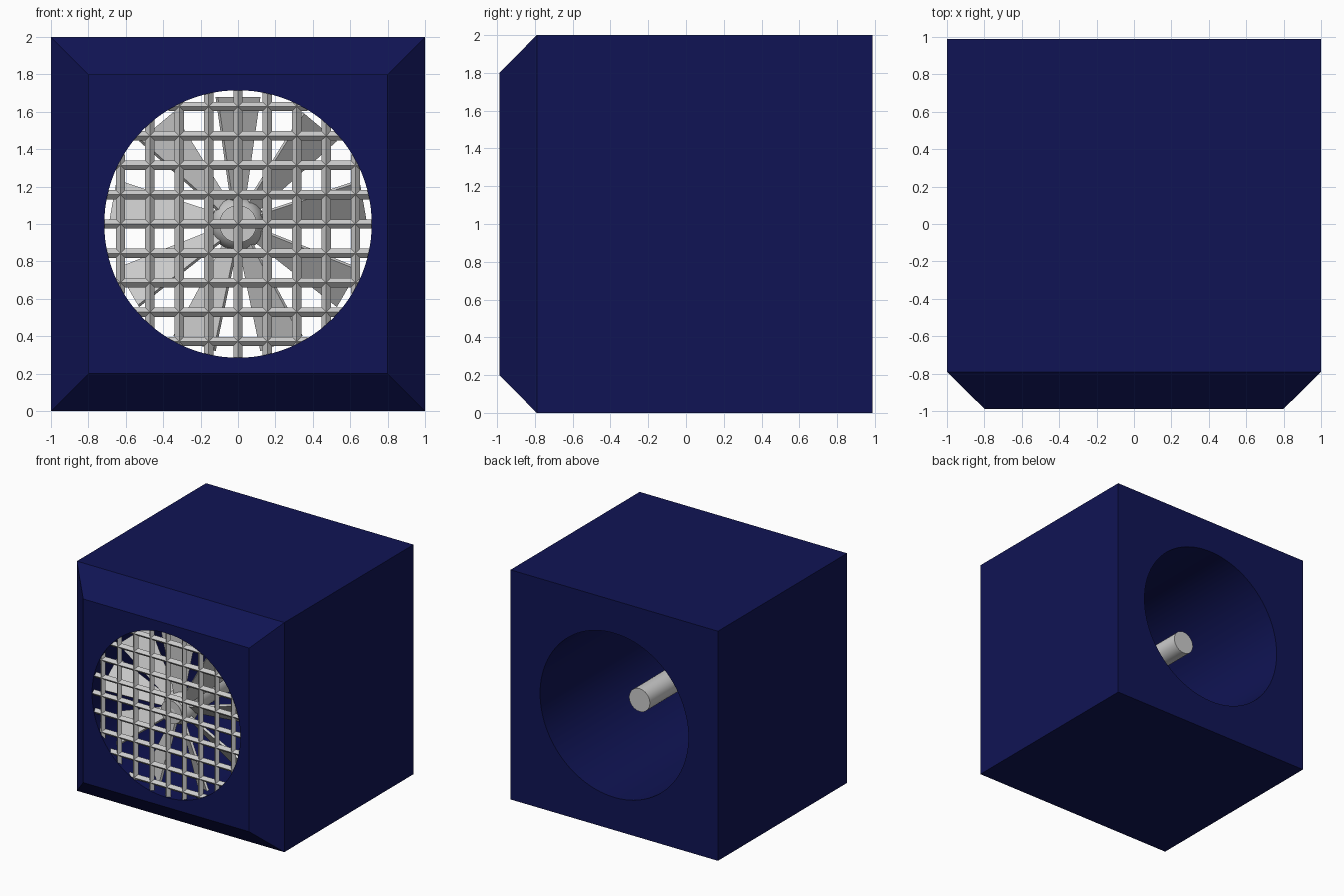
import bpy, bmesh, math
from mathutils import Matrix, Vector

if "Cube" in bpy.data.objects:
    bpy.data.objects.remove(bpy.data.objects["Cube"])

CZ = 1.0          # height of the fan axis
HOLE = 0.715      # tunnel radius
FAN_Y = -0.81     # fan plane


def finish(bm, name, loc=(0, 0, 0), smooth=True):
    bmesh.ops.recalc_face_normals(bm, faces=bm.faces[:])
    me = bpy.data.meshes.new(name)
    bm.to_mesh(me)
    bm.free()
    ob = bpy.data.objects.new(name, me)
    ob.location = loc
    bpy.context.collection.objects.link(ob)
    if smooth:
        smooth_by_angle(ob)
    return ob


def smooth_by_angle(ob):
    bpy.ops.object.select_all(action='DESELECT')
    ob.select_set(True)
    bpy.context.view_layer.objects.active = ob
    bpy.ops.object.shade_smooth_by_angle(angle=math.radians(30))


def add_rod(bm, radius, length, sides, matrix):
    bmesh.ops.create_cone(bm, cap_ends=True, segments=sides, radius1=radius,
                          radius2=radius, depth=length, matrix=matrix)


ALONG_X = Matrix.Rotation(math.pi / 2, 4, 'Y')
ALONG_Y = Matrix.Rotation(math.pi / 2, 4, 'X')

# Housing: box with a chamfered front
bm = bmesh.new()
bmesh.ops.create_cube(bm, size=1, matrix=Matrix.Translation((0, 0.099, 1))
                      @ Matrix.Diagonal((2, 1.778, 2, 1)))
front = min(bm.faces, key=lambda f: f.calc_center_median().y)
cap = bmesh.ops.extrude_discrete_faces(bm, faces=[front])["faces"][0]
for v in cap.verts:
    v.co = Vector((v.co.x * 0.8, -0.988, CZ + (v.co.z - CZ) * 0.8))
bmesh.ops.remove_doubles(bm, verts=bm.verts[:], dist=1e-4)
housing = finish(bm, "housing", smooth=False)

# Round tunnel cut straight through
bm = bmesh.new()
add_rod(bm, HOLE, 3, 96, ALONG_Y)
cutter = finish(bm, "tunnel_cutter", (0, 0, CZ), smooth=False)
cutter.hide_render = True
mod = housing.modifiers.new("tunnel", 'BOOLEAN')
mod.operation = 'DIFFERENCE'
mod.solver = 'EXACT'
mod.object = cutter
bpy.context.view_layer.objects.active = housing
bpy.ops.object.modifier_apply(modifier=mod.name)
bpy.data.objects.remove(cutter)
smooth_by_angle(housing)

navy = bpy.data.materials.new("navy")
navy.diffuse_color = (0.005, 0.007, 0.09, 1)
navy.use_nodes = True
navy.node_tree.nodes["Principled BSDF"].inputs["Base Color"].default_value = navy.diffuse_color
housing.data.materials.clear()
housing.data.materials.append(navy)

# Grille: crossed diamond-section bars, each ending just inside the tunnel wall
bm = bmesh.new()
for i in range(-4, 5):
    o = i * 0.157
    length = 2 * math.sqrt(HOLE ** 2 - o ** 2) + 0.06
    add_rod(bm, 0.025, length, 4, Matrix.Translation((o, 0, 0)))
    add_rod(bm, 0.025, length, 4, Matrix.Translation((0, 0, o)) @ ALONG_X)
finish(bm, "grille", (0, -0.96, CZ), smooth=False)

# Fan blades: nine tapered, pitched slabs
bm = bmesh.new()
for i in range(9):
    blade = bmesh.ops.create_cube(bm, size=1)["verts"]
    for v in blade:
        tip = v.co.z > 0
        v.co = Vector((v.co.x * (0.29 if tip else 0.07), v.co.y * 0.02,
                       0.68 if tip else 0.08))
    turn = Matrix.Rotation(math.radians(40 * i), 4, 'Y')
    pitch = Matrix.Rotation(math.radians(38), 4, 'Z')
    bmesh.ops.transform(bm, verts=blade, matrix=turn @ pitch)
finish(bm, "fan_blades", (0, FAN_Y, CZ), smooth=False)

# Hub and drive shaft
bm = bmesh.new()
bmesh.ops.create_uvsphere(bm, u_segments=32, v_segments=16, radius=0.145,
                          matrix=ALONG_Y)
finish(bm, "hub", (0, FAN_Y + 0.03, CZ))

bm = bmesh.new()
y0, y1 = -0.92, 0.64
add_rod(bm, 0.1, y1 - y0, 32, ALONG_Y)
finish(bm, "drive_shaft", (0, (y0 + y1) / 2, CZ))
